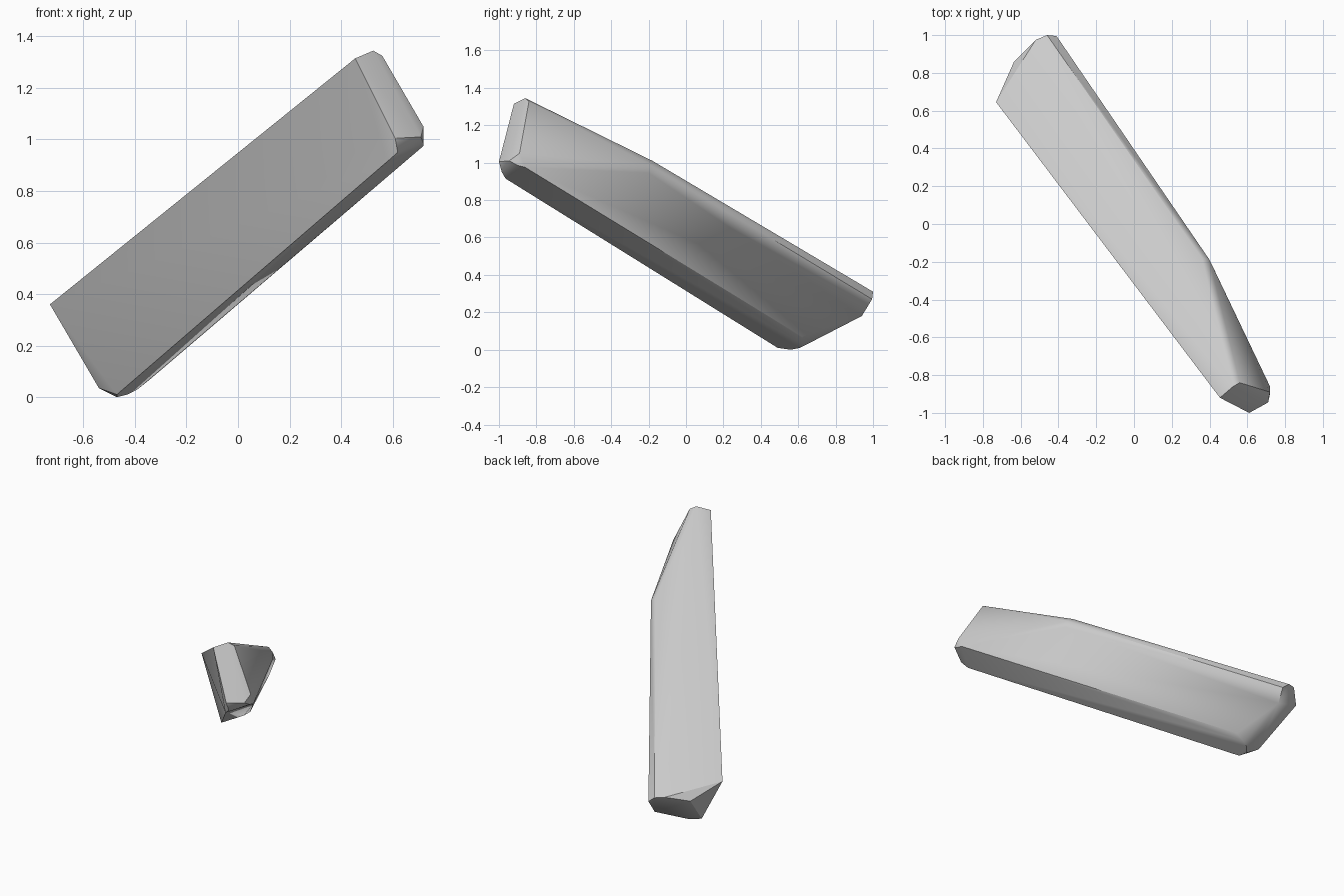
import bpy
import bmesh
from math import radians
from mathutils import Vector

# Remove the default object
default_object = bpy.data.objects.get("Cube")
if default_object:
    bpy.data.objects.remove(default_object, do_unlink=True)


def make_material(name, colour):
    material = bpy.data.materials.new(name)
    material.use_nodes = True
    material.diffuse_color = colour
    shader = material.node_tree.nodes["Principled BSDF"]
    shader.inputs["Base Color"].default_value = colour
    return material


def make_convex_solid(name, outlines, material):
    """Wrap a convex skin around several outlines and shade it smoothly."""
    mesh = bpy.data.meshes.new(name)
    solid = bpy.data.objects.new(name, mesh)
    bpy.context.collection.objects.link(solid)

    bm = bmesh.new()
    for outline in outlines:
        for point in outline:
            bm.verts.new(Vector(point))
    result = bmesh.ops.convex_hull(bm, input=bm.verts[:])
    leftover = {v for v in result["geom_interior"] + result["geom_unused"]
                if isinstance(v, bmesh.types.BMVert) and v.is_valid}
    bmesh.ops.delete(bm, geom=list(leftover), context="VERTS")
    bmesh.ops.dissolve_limit(bm, angle_limit=radians(1),
                             verts=bm.verts[:], edges=bm.edges[:])
    bmesh.ops.recalc_face_normals(bm, faces=bm.faces[:])
    bm.to_mesh(mesh)
    bm.free()
    mesh.materials.append(material)

    bpy.ops.object.select_all(action="DESELECT")
    solid.select_set(True)
    bpy.context.view_layer.objects.active = solid
    bpy.ops.object.shade_smooth_by_angle(angle=radians(28))
    return solid


# Raised end, a slanted plate with a rounded lower tip
raised_end = [
    (.455, -.92, 1.315), (.525, -.86, 1.345), (.56, -.84, 1.325),
    (.72, -.89, 1.05), (.71, -.945, 1.01), (.61, -1, 1.005),
]

# Lowered end, a chipped corner with a rounded outer side
lowered_end = [
    (-.73, .645, .36), (-.61, .71, .38), (-.635, .86, .28),
    (-.52, .975, .32), (-.46, 1, .31), (-.41, .995, .27),
    (-.42, .94, .18), (-.48, .64, .03), (-.54, .6, .035),
]

# Long flat underside with rounded tips
underside = [
    (.58, -.965, .915), (.62, -.985, .95), (.67, -.96, .98),
    (.72, -.9, .985), (.72, -.86, .975),
    (-.47, .49, .01), (-.47, .56, 0), (-.43, .61, .01),
    (-.39, .625, .03), (-.34, .62, .07),
]

# Rounded shoulder where the side turns toward the raised end
shoulder = [(.36, -.18, 1.01), (.4, -.19, .985), (.405, -.2, .945)]

grey = make_material("plain grey", (.6, .6, .6, 1))
make_convex_solid("slanted_bar",
                  [raised_end, lowered_end, underside, shoulder], grey)
